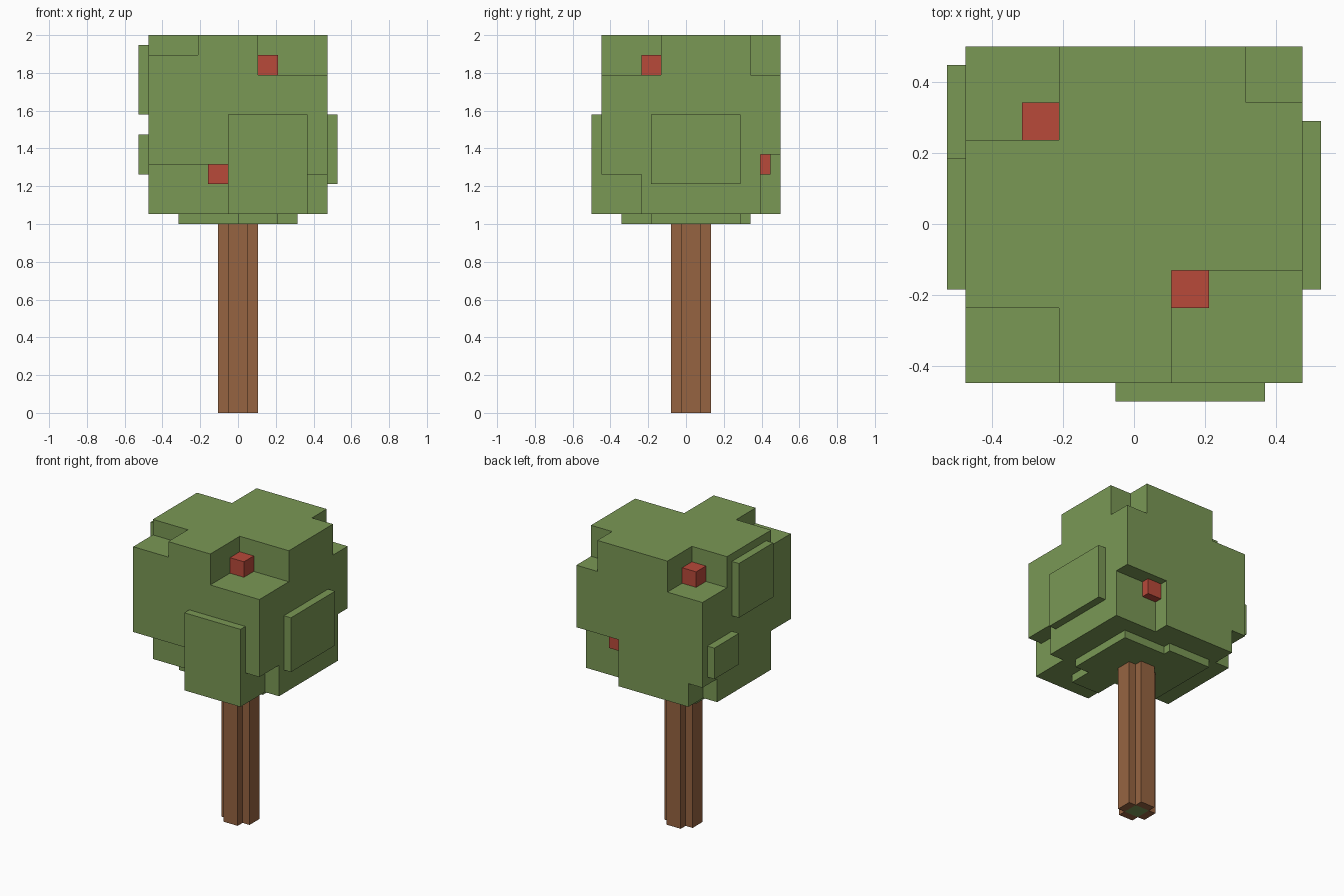
import bpy, bmesh, math
from mathutils import Vector

cube = bpy.data.objects.get("Cube")
if cube:
    bpy.data.objects.remove(cube, do_unlink=True)

UNIT = 2 / 38          # edge of one block; the tree is 38 blocks tall
Y_SHIFT = 0.5          # block rows sit half a block forward of centre


def material(name, rgb):
    m = bpy.data.materials.new(name)
    m.use_nodes = True
    m.diffuse_color = (*rgb, 1)
    m.node_tree.nodes["Principled BSDF"].inputs["Base Color"].default_value = (*rgb, 1)
    return m


LEAF = material("leaf green", (0.195, 0.314, 0.091))
BARK = material("bark brown", (0.305, 0.127, 0.053))
BERRY = material("fruit red", (0.479, 0.067, 0.042))


def blocks(x0, x1, y0, y1, z0, z1):
    """All block cells inside a box given in block counts."""
    return {(x, y, z) for x in range(x0, x1) for y in range(y0, y1) for z in range(z0, z1)}


def build(name, layers):
    """Skin the outside of a block solid; layers is a list of (cells, material)."""
    owner = {c: i for i, (cells, _) in enumerate(layers) for c in cells}
    bm = bmesh.new()
    corners = {}

    def vert(p):
        if p not in corners:
            corners[p] = bm.verts.new(((p[0]) * UNIT, (p[1] - Y_SHIFT) * UNIT, p[2] * UNIT))
        return corners[p]

    for cell, mat in owner.items():
        for axis in range(3):
            u, v = (axis + 1) % 3, (axis + 2) % 3
            for side in (0, 1):
                near = list(cell)
                near[axis] += 1 if side else -1
                if tuple(near) in owner:
                    continue
                quad = []
                for a, b in ((0, 0), (1, 0), (1, 1), (0, 1)):
                    p = list(cell)
                    p[axis] += side
                    p[u] += a
                    p[v] += b
                    quad.append(vert(tuple(p)))
                face = bm.faces.new(quad if side else quad[::-1])
                face.material_index = mat
    # Merge the flat areas into large faces, keeping colour borders
    bmesh.ops.dissolve_limit(bm, angle_limit=math.radians(1), verts=bm.verts[:],
                             edges=bm.edges[:], delimit={'MATERIAL'})
    mesh = bpy.data.meshes.new(name)
    bm.to_mesh(mesh)
    bm.free()
    for _, m in layers:
        mesh.materials.append(m)
    obj = bpy.data.objects.new(name, mesh)
    bpy.context.collection.objects.link(obj)
    return obj


# Trunk: plus-shaped column with a green heart showing on its underside
core = blocks(-1, 1, 0, 2, 0, 19)
arms = (blocks(-2, 2, 0, 2, 0, 19) | blocks(-1, 1, -1, 3, 0, 19)) - core
build("trunk", [(arms, BARK), (core, LEAF)])

# Crown: a big block with notched corners and raised plates
crown = blocks(-9, 9, -8, 10, 20, 38)
notches = [
    (2, 9, -8, -2, 34, 38),      # top corners
    (-9, -4, -8, -4, 36, 38),
    (6, 9, 7, 10, 34, 38),
    (-9, -4, 5, 10, 34, 38),
    (-9, -1, -8, -4, 20, 25),    # bottom corners
    (7, 9, -8, -4, 20, 24),
    (3, 9, 8, 10, 20, 26),
    (-9, -7, 7, 10, 20, 23),
]
plates = [
    (-1, 7, -9, -8, 20, 30),     # front
    (9, 10, -3, 6, 23, 30),      # +x side
    (-10, -9, -3, 4, 30, 37),    # -x side, upper
    (-10, -9, 4, 9, 24, 28),     # -x side, lower
    (0, 6, -3, 6, 19, 20),       # underside
    (-6, 0, -3, 7, 19, 20),
    (0, 4, -6, -3, 19, 20),
]
for n in notches:
    crown -= blocks(*n)
for p in plates:
    crown |= blocks(*p)
build("crown", [(crown, LEAF)])

# Fruit tucked into four of the notches
for name, (x, y, z) in {
    "fruit_top_front": (2, -4, 34),
    "fruit_top_back": (-6, 5, 34),
    "fruit_low_front": (-3, -6, 23),
    "fruit_low_back": (3, 7, 24),
}.items():
    build(name, [(blocks(x, x + 2, y, y + 2, z, z + 2), BERRY)])
